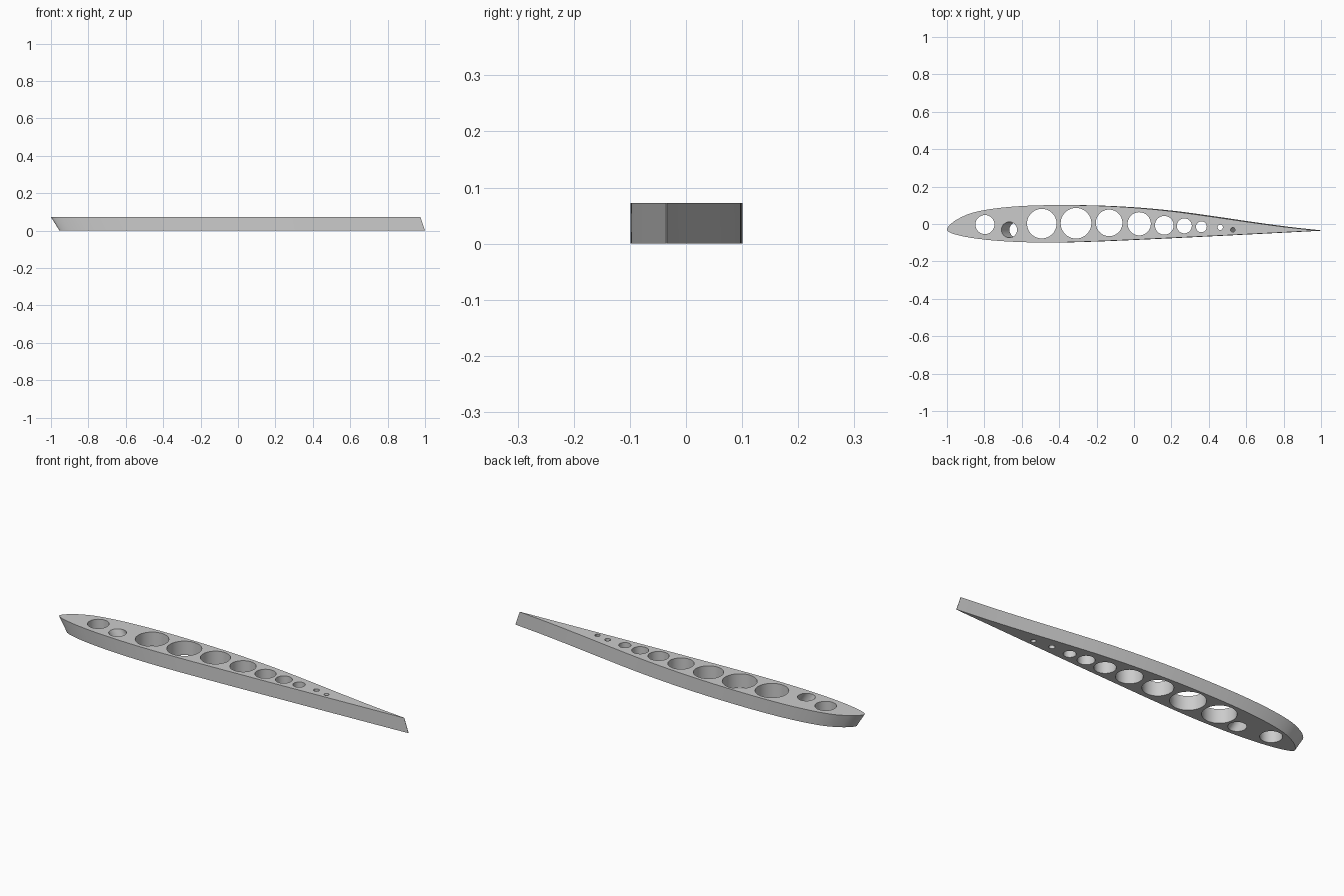
import bpy, bmesh, math
from mathutils import Vector

if "Cube" in bpy.data.objects:
    bpy.data.objects.remove(bpy.data.objects["Cube"])

H = 0.072            # rib thickness
STEPS = 6            # curve steps between profile points

grey = bpy.data.materials.new("light_grey")
grey.diffuse_color = (0.6, 0.6, 0.6, 1)
grey.use_nodes = True
grey.node_tree.nodes["Principled BSDF"].inputs["Base Color"].default_value = grey.diffuse_color

# Airfoil outline: trailing edge, over the back, round the nose, along the front
profile = [(0.975, -0.034), (0.8, -0.015), (0.6, 0.012), (0.4, 0.041), (0.2, 0.068),
           (0.0, 0.087), (-0.2, 0.098), (-0.42, 0.101), (-0.6, 0.096), (-0.75, 0.082),
           (-0.87, 0.058), (-0.95, 0.022), (-0.99, -0.011), (-1.0, -0.03),
           (-0.99, -0.043), (-0.94, -0.06), (-0.85, -0.077), (-0.7, -0.092), (-0.5, -0.099),
           (-0.3, -0.096), (0.0, -0.084), (0.4, -0.065), (0.7, -0.05), (0.975, -0.036)]


def smooth_path(pts):
    """Centripetal-style Hermite curve through the points."""
    p = [Vector(q) for q in pts]
    n = len(p)
    tang = []
    for i in range(n):
        a, b = p[max(i - 1, 0)], p[min(i + 1, n - 1)]
        tang.append((b - a).normalized())
    out = []
    for i in range(n - 1):
        d = (p[i + 1] - p[i]).length
        for s in range(STEPS):
            t = s / STEPS
            out.append(p[i] * (2*t**3 - 3*t**2 + 1) + tang[i] * d * (t**3 - 2*t**2 + t)
                       + p[i + 1] * (3*t**2 - 2*t**3) + tang[i + 1] * d * (t**3 - t**2))
    return out + [p[-1]]


def new_object(name, bm):
    bmesh.ops.recalc_face_normals(bm, faces=bm.faces)
    mesh = bpy.data.meshes.new(name)
    bm.to_mesh(mesh)
    bm.free()
    mesh.materials.append(grey)
    ob = bpy.data.objects.new(name, mesh)
    bpy.context.collection.objects.link(ob)
    return ob


def loft(name, bottom, top):
    """Closed solid between two matching rings."""
    bm = bmesh.new()
    lo = [bm.verts.new(v) for v in bottom]
    hi = [bm.verts.new(v) for v in top]
    bm.faces.new(lo)
    bm.faces.new(hi)
    for i in range(len(lo)):
        j = (i + 1) % len(lo)
        bm.faces.new((lo[i], lo[j], hi[j], hi[i]))
    return new_object(name, bm)


# Rib body: nose and tail are raked, so the lower outline is shifted and rescaled in x
outline = smooth_path(profile)
bottom = [(-0.955 + (p.x + 1) * 1.955 / 1.975, p.y, 0) for p in outline]
rib = loft("wing_rib", bottom, [(p.x, p.y, H) for p in outline])

# Holes: x, y, radius at the upper face, and x shift at the lower face
holes = [(-0.797, -0.003, 0.051, 0), (-0.667, -0.031, 0.042, 0.043),
         (-0.493, 0.002, 0.079, 0), (-0.31, 0.004, 0.082, 0),
         (-0.133, 0.006, 0.071, 0), (0.028, 0.001, 0.062, 0),
         (0.162, -0.007, 0.05, 0), (0.269, -0.01, 0.04, 0),
         (0.36, -0.015, 0.029, 0), (0.461, -0.018, 0.014, 0),
         (0.528, -0.031, 0.012, 0.03)]
cutters = []
for x, y, r, shift in holes:
    rings = []
    for z in (-0.02, H + 0.02):
        cx = x + shift * (H - z) / H
        rings.append([(cx + r * math.cos(a), y + r * math.sin(a), z)
                      for a in (2 * math.pi * k / 48 for k in range(48))])
    cutter = loft("hole_cutter", *rings)
    cutter.hide_render = True
    cutters.append(cutter)
    mod = rib.modifiers.new("lightening_hole", 'BOOLEAN')
    mod.operation = 'DIFFERENCE'
    mod.solver = 'EXACT'
    mod.object = cutter

# Apply the cuts, drop the cutters and shade
bpy.context.view_layer.objects.active = rib
rib.select_set(True)
for mod in list(rib.modifiers):
    bpy.ops.object.modifier_apply(modifier=mod.name)
for cutter in cutters:
    bpy.data.objects.remove(cutter)
bpy.ops.object.shade_smooth_by_angle(angle=math.radians(30))
